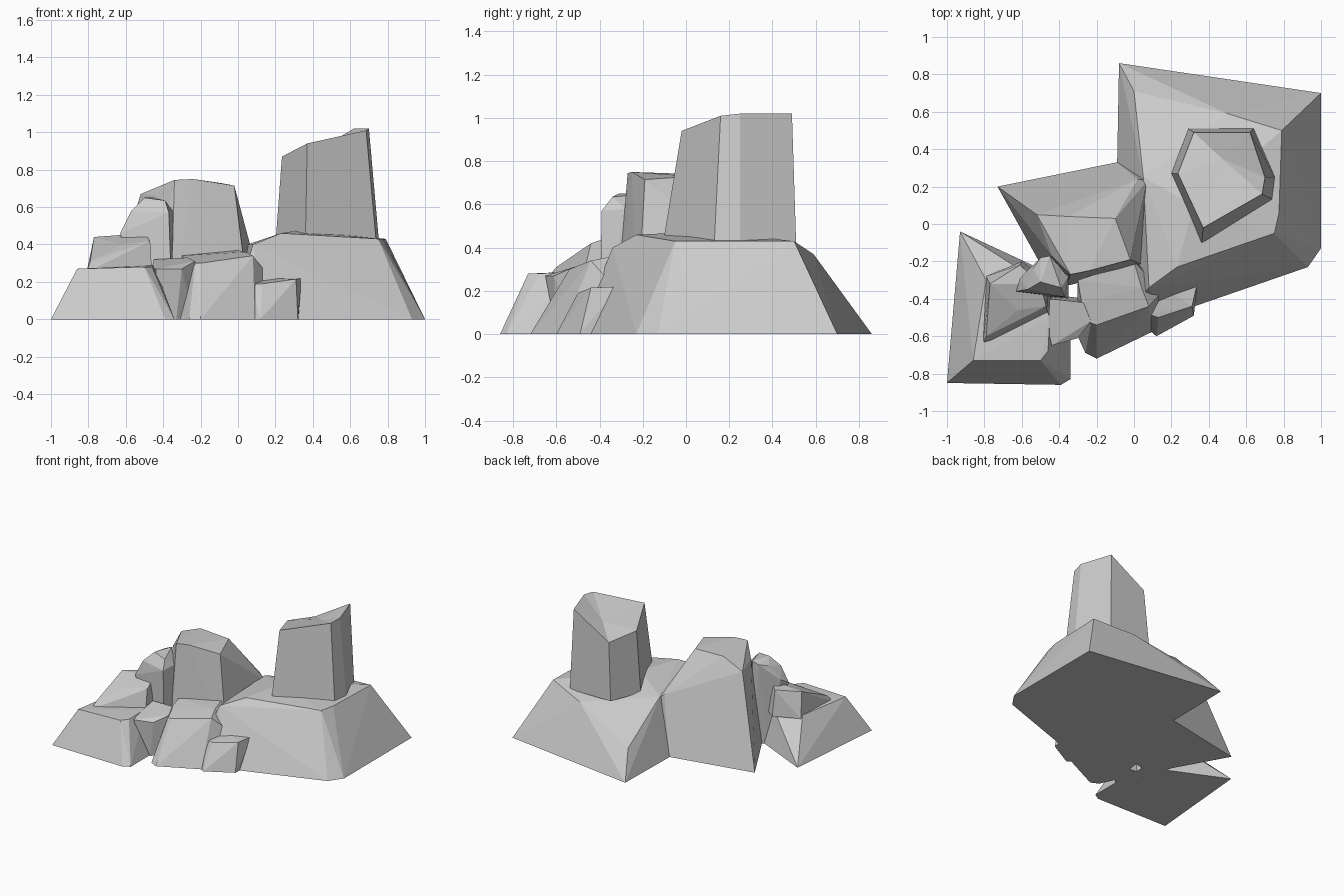
import bpy, bmesh, math


def finish(name, bm):
    bmesh.ops.dissolve_limit(bm, angle_limit=math.radians(2), verts=bm.verts, edges=bm.edges)
    bmesh.ops.recalc_face_normals(bm, faces=bm.faces)
    me = bpy.data.meshes.new(name)
    bm.to_mesh(me)
    bm.free()
    ob = bpy.data.objects.new(name, me)
    bpy.context.collection.objects.link(ob)
    return ob


def rock(name, base, top, z=0.0):
    """Faceted boulder: convex hull of a flat base outline and crown points."""
    bm = bmesh.new()
    for x, y in base:
        bm.verts.new((x, y, z))
    for p in top:
        bm.verts.new(p)
    res = bmesh.ops.convex_hull(bm, input=bm.verts)
    junk = {g for k in ("geom_interior", "geom_unused") for g in res[k]
            if isinstance(g, bmesh.types.BMVert)}
    bmesh.ops.delete(bm, geom=list(junk), context='VERTS')
    return finish(name, bm)


def pillar(name, base, top, z, peak):
    """Prism with matching outlines and a crown fanned around one point."""
    bm = bmesh.new()
    lo = [bm.verts.new((x, y, z)) for x, y in base]
    hi = [bm.verts.new(p) for p in top]
    c = bm.verts.new(peak)
    n = len(lo)
    for i in range(n):
        j = (i + 1) % n
        bm.faces.new((lo[i], lo[j], hi[j], hi[i]))
        bm.faces.new((hi[i], hi[j], c))
    bm.faces.new(lo[::-1])
    return finish(name, bm)


# Large right-hand plateau
rock("plateau",
     [(-.08, .86), (1, .70), (1, -.13), (.93, -.23), (.15, -.50), (-.04, -.5), (-.09, .33)],
     [(0, .71, .19), (.5, .59, .37), (.79, .50, .43), (.775, .06, .43), (.75, -.05, .43),
      (.23, -.23, .46), (.08, -.34, .40), (.05, .25, .40), (.32, .1, .475)])

# Tall slanted tower on the plateau
pillar("tower",
       [(.20, .27), (.36, -.11), (.74, .13), (.755, .25), (.64, .51), (.29, .51)],
       [(.235, .27, .87), (.37, -.02, .94), (.685, .16, 1.01), (.70, .25, 1.02),
        (.62, .49, 1.02), (.32, .49, .84)],
       .40, (.47, .35, .91))

# Central dome boulder
rock("central_boulder",
     [(-.73, .20), (-.09, .33), (.09, .30), (.07, -.23), (-.36, -.33), (-.48, -.25)],
     [(-.52, .05, .67), (-.35, .04, .74), (-.10, .03, .73), (-.02, -.19, .715),
      (-.24, -.25, .75), (-.34, -.27, .745), (-.44, -.17, .66), (.02, .24, .42), (.07, .23, .38)])

# Left low boulder with its wedge cap
rock("left_boulder",
     [(-.93, -.04), (-1, -.85), (-.39, -.86), (-.34, -.83), (-.34, -.60), (-.5, -.24)],
     [(-.86, -.73, .27), (-.50, -.73, .28), (-.46, -.68, .28), (-.45, -.5, .29),
      (-.79, -.30, .27), (-.55, -.28, .28)])
rock("left_cap",
     [(-.81, -.65), (-.79, -.28), (-.60, -.20), (-.46, -.3), (-.46, -.48)],
     [(-.77, -.32, .44), (-.61, -.22, .45), (-.50, -.32, .46), (-.47, -.44, .42),
      (-.62, -.46, .40), (-.79, -.60, .31)], .25)

# Leaning column between left and central boulders
rock("column",
     [(-.48, -.39), (-.35, -.40), (-.35, -.27), (-.44, -.19), (-.52, -.25)],
     [(-.63, -.36, .46), (-.61, -.29, .50), (-.57, -.35, .58), (-.54, -.24, .61),
      (-.50, -.18, .63), (-.45, -.17, .65), (-.50, -.31, .65), (-.39, -.34, .635),
      (-.35, -.28, .58), (-.37, -.39, .57)])

# Small ledge below the column
rock("gap_ledge",
     [(-.42, -.58), (-.33, -.60), (-.24, -.52), (-.25, -.40), (-.42, -.38)],
     [(-.46, -.56, .28), (-.44, -.65, .27), (-.30, -.61, .27), (-.23, -.52, .31),
      (-.27, -.42, .33), (-.45, -.40, .32)])

# Front shelf and stepping block
rock("front_shelf",
     [(-.31, -.58), (-.26, -.69), (-.20, -.72), (.09, -.58), (.18, -.40), (.05, -.2), (-.28, -.3)],
     [(-.23, -.53, .30), (-.20, -.54, .30), (.08, -.44, .34), (.15, -.36, .25),
      (.04, -.34, .36), (0, -.2, .37), (-.3, -.30, .34), (-.28, -.42, .32)])
rock("front_block",
     [(.06, -.55), (.12, -.60), (.32, -.49), (.33, -.30), (.1, -.32)],
     [(.07, -.48, .19), (.13, -.50, .19), (.31, -.44, .215), (.34, -.31, .22), (.15, -.33, .22)])
